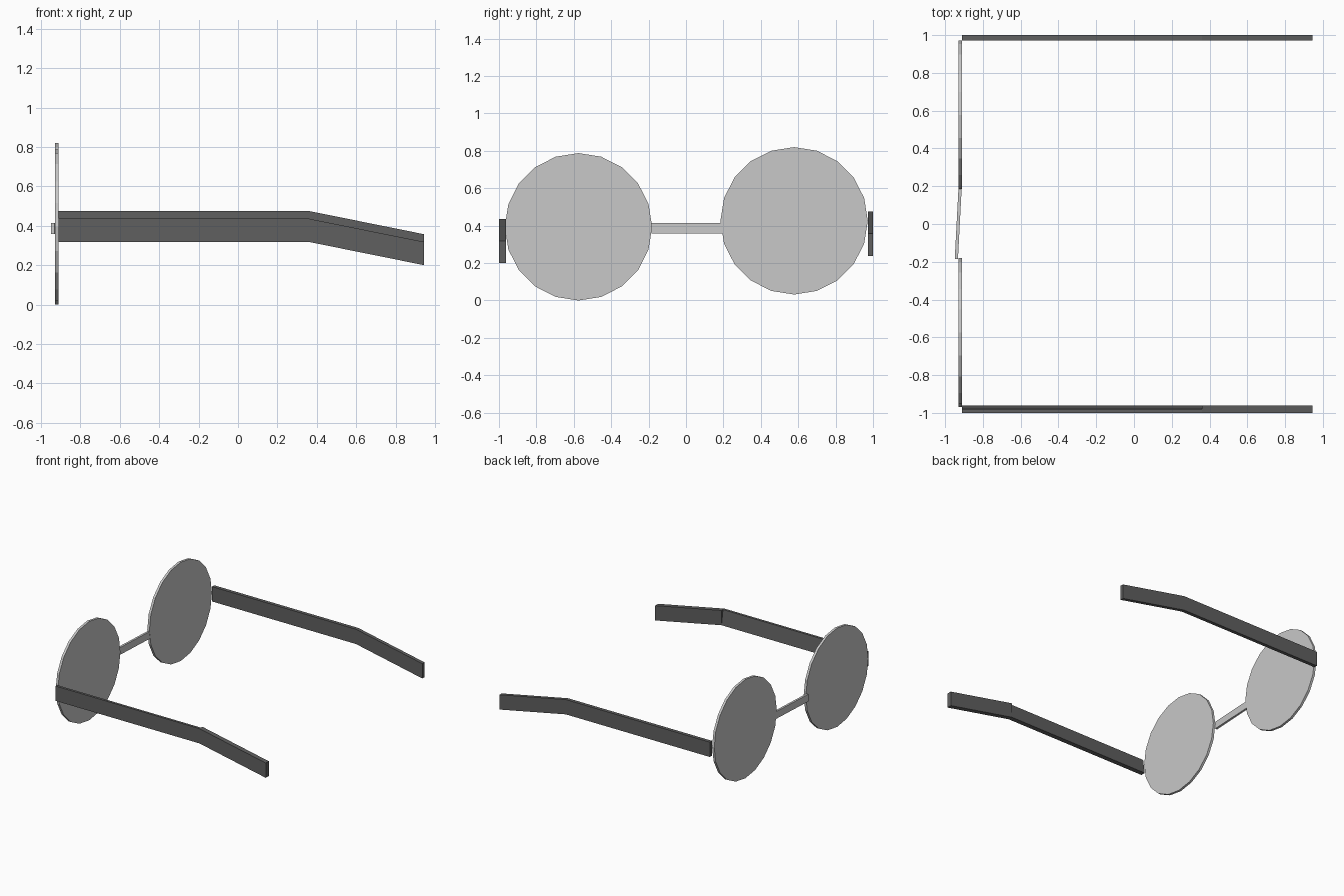
import bpy, bmesh, math
from mathutils import Matrix

cube = bpy.data.objects.get("Cube")
if cube:
    bpy.data.objects.remove(cube, do_unlink=True)


def make_material(name, value):
    mat = bpy.data.materials.new(name)
    mat.use_nodes = True
    colour = (value, value, value, 1.0)
    mat.diffuse_color = colour
    mat.node_tree.nodes["Principled BSDF"].inputs["Base Color"].default_value = colour
    return mat


light_grey = make_material("light grey", 0.58)
dark_grey = make_material("dark grey", 0.115)


def finish(name, bm, mat):
    bmesh.ops.recalc_face_normals(bm, faces=bm.faces)
    mesh = bpy.data.meshes.new(name)
    bm.to_mesh(mesh)
    bm.free()
    mesh.materials.append(mat)
    obj = bpy.data.objects.new(name, mesh)
    bpy.context.collection.objects.link(obj)
    return obj


def lens(name, y, z):
    """Thin faceted disc facing along x."""
    bm = bmesh.new()
    place = Matrix.Translation((-0.92, y, z)) @ Matrix.Rotation(math.radians(90), 4, 'Y')
    bmesh.ops.create_cone(bm, cap_ends=True, segments=20, radius1=0.394,
                          radius2=0.394, depth=0.019, matrix=place)
    return finish(name, bm, light_grey)


def loft(name, sections, mat):
    """Bar through a row of four-cornered sections."""
    bm = bmesh.new()
    rings = [[bm.verts.new(p) for p in section] for section in sections]
    bm.faces.new(rings[0])
    bm.faces.new(rings[-1])
    for a, b in zip(rings, rings[1:]):
        for i in range(4):
            j = (i + 1) % 4
            bm.faces.new((a[i], a[j], b[j], b[i]))
    bmesh.ops.remove_doubles(bm, verts=bm.verts, dist=1e-5)
    return finish(name, bm, mat)


def arm(name, y_out, y_in, y_in_top, z_top, height):
    """Side arm: straight run, then a drop behind the ear."""
    stations = [(-0.91, z_top, y_in_top), (0.36, z_top, y_in_top),
                (0.36, z_top, y_in), (0.945, z_top - 0.118, y_in)]
    if y_in == y_in_top:
        stations.pop(2)
    sections = [[(x, y_out, z - height), (x, y_in, z - height),
                 (x, top, z), (x, y_out, z)] for x, z, top in stations]
    return loft(name, sections, dark_grey)


# Two round lenses, one sitting slightly higher
lens("right_lens", -0.575, 0.394)
lens("left_lens", 0.578, 0.426)

# Slightly skewed bridge between the lenses
loft("bridge", [[(x, y, 0.357), (x + 0.017, y, 0.357), (x + 0.017, y, 0.415), (x, y, 0.415)]
                for x, y in ((-0.949, -0.185), (-0.929, 0.195))], light_grey)

# Side arms; the right one has a bevelled inner face on its straight run
arm("right_arm", -1.0, -0.962, -0.98, 0.436, 0.118)
arm("left_arm", 1.0, 0.972, 0.972, 0.475, 0.118)
